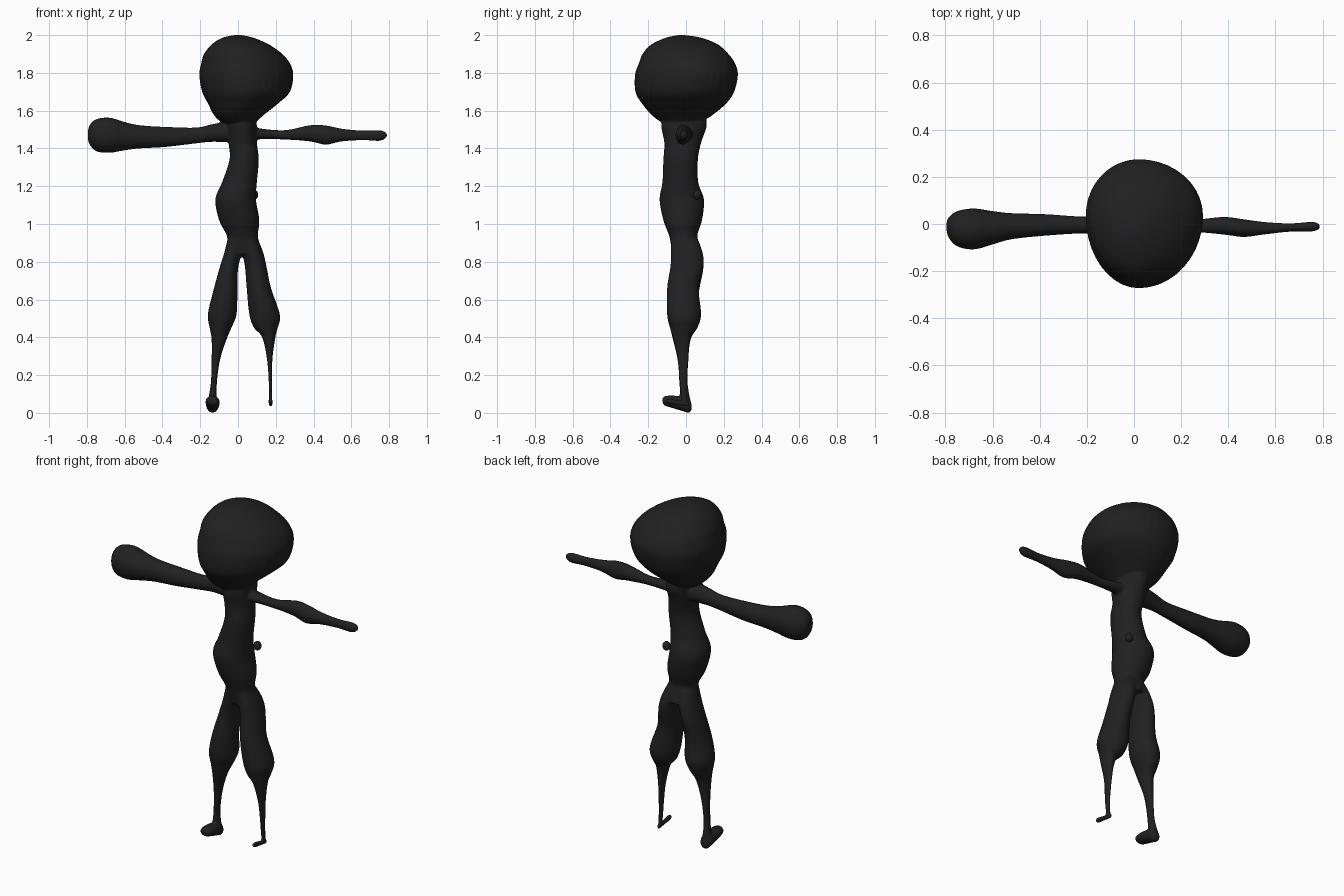
import bpy, bmesh, math

dark = bpy.data.materials.new("dark_grey")
dark.diffuse_color = (0.015, 0.015, 0.015, 1)


def spline(p0, p1, p2, p3, t):
    return [0.5 * (2*b + (c - a)*t + (2*a - 5*b + 4*c - d)*t*t + (3*b - a - 3*c + d)*t**3)
            for a, b, c, d in zip(p0, p1, p2, p3)]


def tube(name, axis, rings, fu=0.5, fv=0.5, steps=5, sides=40):
    """Loft oval slices (position, u min, u max, v min, v max) along an axis."""
    pts = []
    for i in range(len(rings) - 1):
        quad = [rings[max(0, min(len(rings) - 1, j))] for j in range(i - 1, i + 3)]
        pts += [spline(*quad, k / steps) for k in range(steps)]
    pts.append(rings[-1])
    bm, loops = bmesh.new(), []
    for w, u0, u1, v0, v1 in pts:
        cu, cv = u0 + fu * (u1 - u0), v0 + fv * (v1 - v0)
        loop = []
        for k in range(sides):
            c, s = math.cos(k * math.tau / sides), math.sin(k * math.tau / sides)
            u = cu + c * ((u1 - cu) if c > 0 else (cu - u0))
            v = cv + s * ((v1 - cv) if s > 0 else (cv - v0))
            co = {"x": (w, u, v), "y": (u, w, v), "z": (u, v, w)}[axis]
            loop.append(bm.verts.new(co))
        loops.append(loop)
    for a, b in zip(loops, loops[1:]):
        for k in range(sides):
            n = (k + 1) % sides
            bm.faces.new((a[k], a[n], b[n], b[k]))
    bm.faces.new(loops[0])
    bm.faces.new(loops[-1])
    bmesh.ops.recalc_face_normals(bm, faces=bm.faces)
    me = bpy.data.meshes.new(name)
    bm.to_mesh(me)
    bm.free()
    ob = bpy.data.objects.new(name, me)
    bpy.context.collection.objects.link(ob)
    return ob


parts = []
# Large lopsided head
parts.append(tube("head", "z", [
    (1.53, -.05, .06, -.10, .06), (1.545, -.095, .10, -.14, .09), (1.58, -.13, .14, -.185, .145),
    (1.64, -.16, .215, -.235, .215), (1.70, -.19, .275, -.268, .255), (1.79, -.205, .293, -.27, .275),
    (1.85, -.195, .275, -.25, .26), (1.90, -.18, .235, -.23, .225), (1.95, -.14, .165, -.185, .17),
    (1.985, -.085, .085, -.11, .085), (2.0, -.02, .02, -.045, -.005)], 0.45, 0.56))
# Torso from neck to hips
parts.append(tube("torso", "z", [
    (.84, -.07, .13, -.07, .09), (.89, -.06, .117, -.08, .075), (.94, -.06, .105, -.09, .06),
    (1.02, -.10, .113, -.12, .085), (1.13, -.12, .095, -.14, .095), (1.22, -.085, .10, -.125, .065),
    (1.34, -.045, .11, -.12, .063), (1.43, -.05, .10, -.115, .08), (1.52, -.06, .10, -.132, .11),
    (1.58, -.06, .09, -.12, .10)]))
# Left leg, thicker at the ankle
parts.append(tube("left_leg", "z", [
    (.04, -.165, -.11, -.03, .03), (.15, -.145, -.112, -.035, .01), (.28, -.14, -.095, -.045, .013),
    (.39, -.14, -.06, -.07, .025), (.45, -.15, -.035, -.085, .06), (.52, -.16, -.008, -.10, .08),
    (.63, -.135, -.003, -.10, .068), (.76, -.10, 0, -.082, .092), (.84, -.075, .02, -.08, .088),
    (.92, -.055, .05, -.08, .06)]))
# Right leg, tapering to a thin ankle
parts.append(tube("right_leg", "z", [
    (.04, .163, .182, -.02, .008), (.15, .163, .181, -.035, .006), (.28, .154, .182, -.045, .013),
    (.40, .128, .198, -.07, .025), (.45, .085, .21, -.085, .06), (.52, .06, .222, -.10, .08),
    (.66, .046, .175, -.10, .068), (.78, .036, .15, -.082, .092), (.85, .02, .133, -.08, .088),
    (.92, .0, .105, -.08, .06)]))
# Left arm with a round club hand
parts.append(tube("left_arm", "x", [
    (-.795, -.03, .01, 1.45, 1.49), (-.785, -.06, .03, 1.42, 1.525), (-.75, -.095, .055, 1.385, 1.555),
    (-.68, -.108, .066, 1.377, 1.563), (-.60, -.087, .055, 1.39, 1.54), (-.52, -.065, .046, 1.40, 1.523),
    (-.38, -.05, .042, 1.408, 1.514), (-.22, -.04, .032, 1.427, 1.511), (-.13, -.045, .04, 1.435, 1.53),
    (0, -.07, .06, 1.43, 1.55)]))
# Thin right arm
parts.append(tube("right_arm", "x", [
    (.02, -.06, .05, 1.43, 1.53), (.11, -.045, .035, 1.448, 1.507), (.25, -.035, .02, 1.447, 1.497),
    (.38, -.045, .03, 1.437, 1.523), (.465, -.055, .02, 1.42, 1.522), (.55, -.045, .009, 1.437, 1.505),
    (.66, -.033, .003, 1.443, 1.495), (.75, -.032, .009, 1.44, 1.496), (.78, -.025, .004, 1.453, 1.487),
    (.79, -.015, -.007, 1.465, 1.475)]))
# Feet with raised toes
parts.append(tube("left_foot", "y", [
    (-.125, -.145, -.125, .06, .075), (-.115, -.165, -.105, .04, .088), (-.07, -.172, -.098, .025, .092),
    (-.02, -.17, -.098, .01, .085), (.015, -.165, -.105, 0, .075), (.03, -.145, -.12, .015, .045)]))
parts.append(tube("right_foot", "y", [
    (-.105, .165, .181, .055, .072), (-.09, .161, .184, .047, .077), (-.04, .162, .183, .04, .067),
    (.005, .163, .182, .033, .06), (.015, .167, .178, .038, .055)]))

# Fuse everything into one smooth skin
bpy.ops.object.select_all(action="DESELECT")
for p in parts:
    p.select_set(True)
body = parts[1]
bpy.context.view_layer.objects.active = body
bpy.ops.object.join()
body.name = "figure_body"
body.data.materials.append(dark)
rm = body.modifiers.new("fuse", "REMESH")
rm.mode, rm.voxel_size, rm.use_smooth_shade = "VOXEL", 0.006, True
sm = body.modifiers.new("soften", "SMOOTH")
sm.factor, sm.iterations = 0.5, 6

# Small knob on the back right of the waist
bpy.ops.mesh.primitive_uv_sphere_add(segments=20, ring_count=12, radius=0.022, location=(.085, .06, 1.155))
knob = bpy.context.object
knob.name = "waist_knob"
knob.scale = (1, 1, 1.2)
knob.data.materials.append(dark)
bpy.ops.object.shade_smooth()
